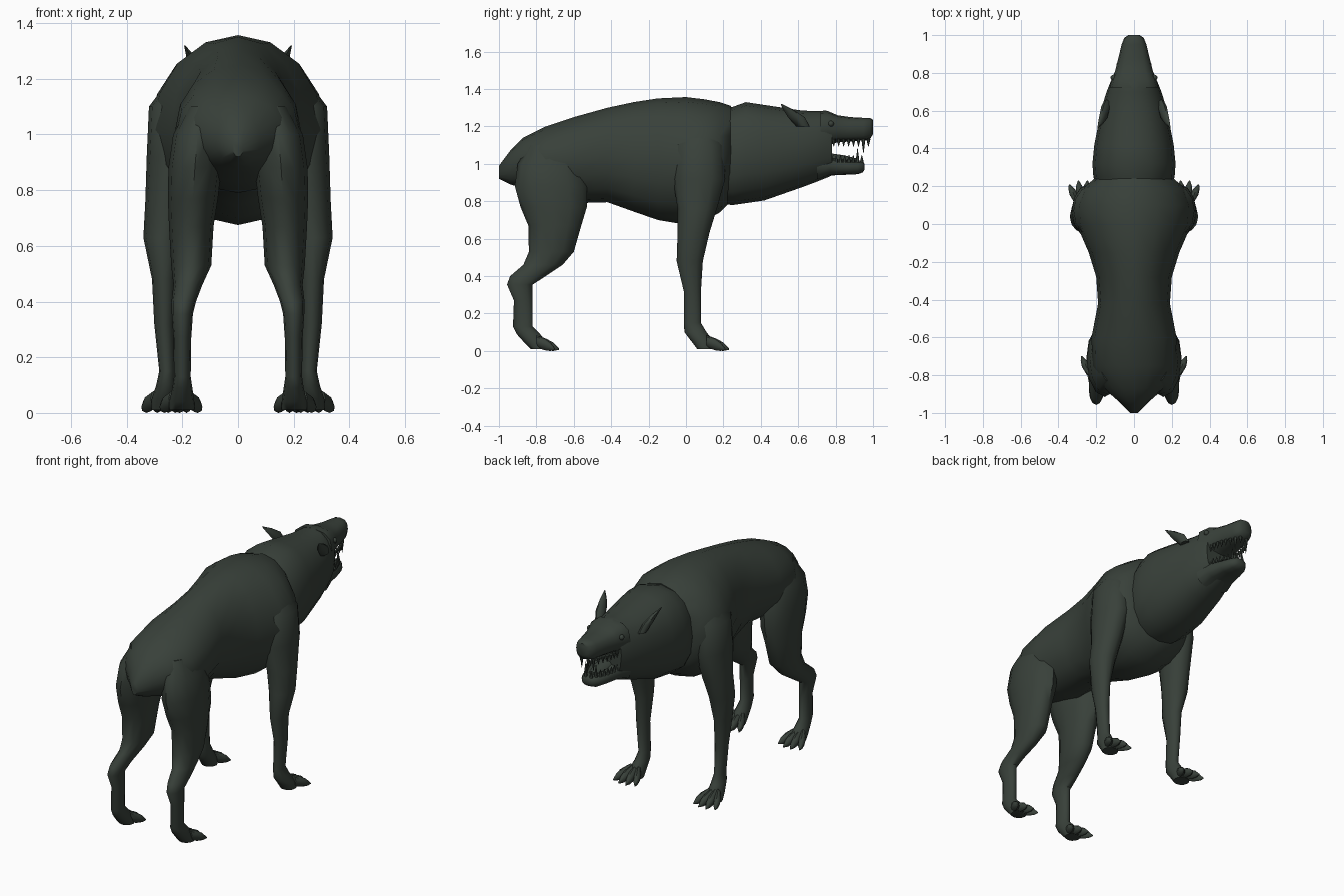
import bpy
import bmesh
import math
from mathutils import Matrix, Vector

default_cube = bpy.data.objects.get("Cube")
if default_cube:
    bpy.data.objects.remove(default_cube, do_unlink=True)


def make_material(name, colour):
    material = bpy.data.materials.new(name)
    material.use_nodes = True
    material.diffuse_color = colour
    shader = material.node_tree.nodes["Principled BSDF"]
    shader.inputs["Base Color"].default_value = colour
    shader.inputs["Roughness"].default_value = 0.9
    return material


fur = make_material("dark green grey fur", (0.04, 0.052, 0.042, 1))


def finish(name, bm, mirrored=False, sharp_angle=50):
    """Turn a bmesh into a smooth shaded object, mirrored over x if paired."""
    bmesh.ops.recalc_face_normals(bm, faces=bm.faces[:])
    mesh = bpy.data.meshes.new(name)
    bm.to_mesh(mesh)
    bm.free()
    mesh.materials.append(fur)
    mesh.shade_smooth()
    mesh.set_sharp_from_angle(angle=math.radians(sharp_angle))
    part = bpy.data.objects.new(name, mesh)
    bpy.context.collection.objects.link(part)
    if mirrored:
        modifier = part.modifiers.new("left and right", "MIRROR")
        modifier.use_mirror_merge = False
    return part


def add_loft(bm, rings, along, sides=12, power=1.0):
    """Skin oval rings given as (position, centre x, half width, low, high)."""
    loops = []
    for position, centre, half_width, low, high in rings:
        loop = []
        for i in range(sides):
            angle = math.tau * i / sides
            c, s = math.cos(angle), math.sin(angle)
            u = centre + half_width * math.copysign(abs(c) ** power, c)
            v = (low + high) / 2 + (high - low) / 2 * math.copysign(abs(s) ** power, s)
            point = (u, position, v) if along == "y" else (u, v, position)
            loop.append(bm.verts.new(point))
        loops.append(loop)
    for first, second in zip(loops, loops[1:]):
        for i in range(sides):
            j = (i + 1) % sides
            bm.faces.new((first[i], first[j], second[j], second[i]))
    bm.faces.new(loops[0])
    bm.faces.new(loops[-1])


def loft(name, rings, along, mirrored=False, **shape):
    bm = bmesh.new()
    add_loft(bm, rings, along, **shape)
    return finish(name, bm, mirrored)


def centred(rows):
    """Expand (position, half width, low, high) rows to rings on the midline."""
    return [(position, 0, width, low, high) for position, width, low, high in rows]


# Torso from the rump to the shoulders
loft("torso", centred([
    (-1, .02, .92, .99),
    (-.94, .08, .89, 1.07),
    (-.87, .16, .87, 1.14),
    (-.75, .22, .83, 1.2),
    (-.6, .225, .79, 1.25),
    (-.42, .19, .795, 1.3),
    (-.28, .2, .745, 1.33),
    (-.15, .24, .7, 1.35),
    (0, .305, .675, 1.357),
    (.1, .315, .695, 1.345),
    (.18, .28, .74, 1.33),
    (.24, .21, .8, 1.31),
]), "y", sides=16)

# Neck and skull, ending at the back of the mouth
loft("neck_and_head", centred([
    (.15, .18, .79, 1.29),
    (.25, .215, .78, 1.305),
    (.32, .22, .79, 1.33),
    (.42, .21, .805, 1.315),
    (.52, .19, .84, 1.3),
    (.62, .17, .875, 1.285),
    (.7, .145, .905, 1.282),
    (.75, .125, .925, 1.285),
    (.78, .11, .938, 1.27),
]), "y", sides=16, power=.9)

# Snout above the open mouth
loft("snout", centred([
    (.72, .13, 1.08, 1.282),
    (.76, .12, 1.1, 1.282),
    (.81, .1, 1.115, 1.26),
    (.88, .082, 1.12, 1.25),
    (.95, .066, 1.125, 1.246),
    (.985, .052, 1.135, 1.245),
    (1, .03, 1.16, 1.235),
]), "y", power=.75)

# Lower jaw and tongue
loft("lower_jaw", centred([
    (.7, .12, .91, 1.06),
    (.77, .1, .938, 1.04),
    (.86, .078, .942, 1.02),
    (.92, .06, .945, 1.015),
    (.945, .042, .955, 1.01),
    (.955, .025, .97, 1),
]), "y", power=.75)
loft("tongue", centred([
    (.75, .05, 1, 1.06),
    (.85, .04, 1, 1.045),
    (.91, .02, 1, 1.03),
]), "y", sides=8)


def tooth_row(name, root_z, back, front, wide, narrow, direction):
    """A row of cone teeth along each side of the jaw, with one long canine."""
    bm = bmesh.new()
    count = 8
    for i in range(count):
        t = i / (count - 1)
        length = .075 if i == count - 2 else .04
        x = wide + (narrow - wide) * t ** 2
        place = Vector((x, back + (front - back) * t, root_z + direction * length / 2))
        turn = Matrix.Rotation(math.pi if direction < 0 else 0, 4, "X")
        bmesh.ops.create_cone(bm, segments=6, radius1=.011, radius2=.001,
                              depth=length, cap_ends=True,
                              matrix=Matrix.Translation(place) @ turn)
    finish(name, bm, mirrored=True)


tooth_row("upper_teeth", 1.132, .79, .975, .088, .022, -1)
tooth_row("lower_teeth", 1.008, .78, .94, .08, .018, 1)

# Swept back ears
loft("ears", [
    (1.2, .145, .02, .59, .66),
    (1.25, .158, .022, .545, .635),
    (1.29, .175, .013, .52, .575),
    (1.32, .192, .002, .506, .512),
], "z", mirrored=True, sides=8)

# Small eyes under the brow
bm = bmesh.new()
bmesh.ops.create_uvsphere(bm, u_segments=10, v_segments=6, radius=.016,
                          matrix=Matrix.Translation((.108, .775, 1.215)))
finish("eyes", bm, mirrored=True)

# Front legs, from shoulder blade to paw
loft("front_legs", [
    (1.22, .17, .06, 0, .15),
    (1.1, .23, .09, -.06, .2),
    (.92, .24, .088, -.07, .21),
    (.76, .255, .078, -.045, .165),
    (.63, .27, .07, -.045, .125),
    (.48, .266, .043, -.05, .09),
    (.32, .265, .036, -.012, .08),
    (.15, .255, .028, -.012, .08),
    (.1, .258, .036, -.008, .11),
    (.05, .264, .046, .03, .15),
    (.01, .266, .046, .06, .15),
], "z", mirrored=True)

# Hind legs, from hip through knee and hock to paw
loft("hind_legs", [
    (1.1, .12, .06, -.84, -.62),
    (1, .145, .088, -.9, -.56),
    (.88, .155, .095, -.915, -.53),
    (.77, .162, .09, -.885, -.53),
    (.67, .168, .08, -.843, -.56),
    (.53, .168, .072, -.84, -.6),
    (.46, .18, .052, -.87, -.66),
    (.4, .195, .044, -.94, -.75),
    (.355, .2, .038, -.957, -.82),
    (.27, .2, .032, -.92, -.82),
    (.13, .2, .03, -.925, -.82),
    (.09, .2, .036, -.905, -.78),
    (.04, .202, .045, -.86, -.74),
    (.01, .202, .045, -.83, -.74),
], "z", mirrored=True)


def paw(name, x, y):
    """Four splayed toes, each tapering to a claw at the ground."""
    bm = bmesh.new()
    for spread in (-1.5, -.5, .5, 1.5):
        reach = .13 - abs(spread) * .02
        root, tip = x + spread * .016, x + spread * .048
        middle = (root + tip) / 2
        add_loft(bm, [
            (y, root, .02, .02, .085),
            (y + reach * .45, middle, .023, .004, .065),
            (y + reach * .75, (middle + tip) / 2, .017, 0, .045),
            (y + reach, tip, .003, .006, .014),
        ], "y", sides=8)
    finish(name, bm, mirrored=True)


paw("front_paws", .27, .11)
paw("hind_paws", .205, -.8)
